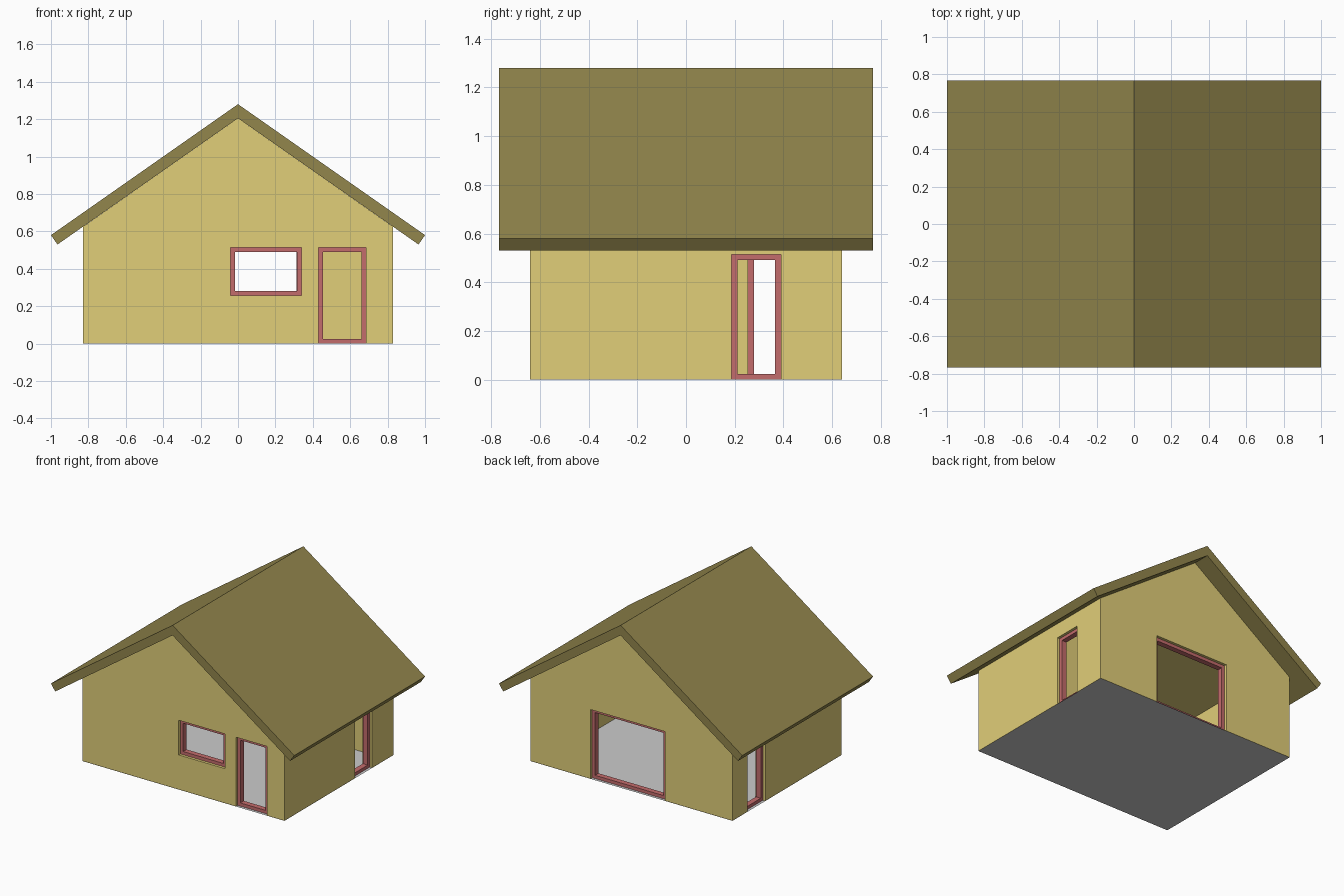
import bpy, bmesh

if "Cube" in bpy.data.objects:
    bpy.data.objects.remove(bpy.data.objects["Cube"])

WX, WY = 0.83, 0.64          # wall half sizes
T = 0.08                     # wall thickness
RECESS, DEPTH, BAR = 0.02, 0.04, 0.024   # opening frames
SLOPE, PEAK = 0.70, 1.205
EPS = 0.001                  # lifts walls just off the floor sheet


def material(name, rgb):
    m = bpy.data.materials.new(name)
    m.diffuse_color = (*rgb, 1)
    m.use_nodes = True
    m.node_tree.nodes["Principled BSDF"].inputs["Base Color"].default_value = m.diffuse_color
    return m


def add_object(name, bm, mat=None):
    bmesh.ops.recalc_face_normals(bm, faces=bm.faces)
    me = bpy.data.meshes.new(name)
    bm.to_mesh(me)
    bm.free()
    ob = bpy.data.objects.new(name, me)
    bpy.context.collection.objects.link(ob)
    if mat:
        me.materials.append(mat)
    return ob


def extrude(bm, faces, vec):
    res = bmesh.ops.extrude_face_region(bm, geom=faces)
    verts = [g for g in res["geom"] if isinstance(g, bmesh.types.BMVert)]
    bmesh.ops.translate(bm, verts=verts, vec=vec)


def prism(name, profile, half_y, mat=None):
    """Extrude an x-z profile along y."""
    bm = bmesh.new()
    f = bm.faces.new([bm.verts.new((x, -half_y, z)) for x, z in profile])
    extrude(bm, [f], (0, 2 * half_y, 0))
    return add_object(name, bm, mat)


def box(name, lo, hi):
    bm = bmesh.new()
    bmesh.ops.create_cube(bm, size=1)
    for v in bm.verts:
        v.co = [l if c < 0 else h for c, l, h in zip(v.co, lo, hi)]
    return add_object(name, bm)


def cut(target, cutter):
    cutter.hide_render = True
    mod = target.modifiers.new("cut", 'BOOLEAN')
    mod.operation, mod.solver, mod.object = 'DIFFERENCE', 'EXACT', cutter
    bpy.context.view_layer.objects.active = target
    bpy.ops.object.modifier_apply(modifier=mod.name)
    bpy.data.objects.remove(cutter)


wall_mat = material("wall_yellow", (0.75, 0.62, 0.19))
roof_mat = material("roof_olive", (0.29, 0.24, 0.073))
frame_mat = material("frame_red", (0.55, 0.15, 0.15))

# Gabled wall shell, open at the top under the roof
eave = PEAK - SLOPE * WX
walls = prism("walls", [(-WX, EPS), (WX, EPS), (WX, eave), (0, PEAK), (-WX, eave)],
              WY, wall_mat)
cut(walls, box("room_cutter", (T - WX, T - WY, -1), (WX - T, WY - T, 2)))


def opening(name, axis, side, u0, u1, z0, z1):
    """Cut a hole in one wall and set a recessed frame in it.
    axis is the wall's normal (0 = x, 1 = y), side is its sign."""
    face = side * (WX, WY)[axis]

    def point(u, d, z):
        p = face - side * d
        return (p, u, z) if axis == 0 else (u, p, z)

    a, b = point(u0, -0.1, z0 - (0.1 if z0 < 0.01 else 0)), point(u1, T + 0.1, z1)
    lo = [min(p, q) for p, q in zip(a, b)]
    hi = [max(p, q) for p, q in zip(a, b)]
    cut(walls, box("hole_cutter", lo, hi))

    bm = bmesh.new()
    rings = []
    for k in (0, BAR):
        corners = [(u0 + k, z0 + k), (u1 - k, z0 + k), (u1 - k, z1 - k), (u0 + k, z1 - k)]
        rings.append([bm.verts.new(point(u, RECESS, z)) for u, z in corners])
    outer, inner = rings
    faces = [bm.faces.new((outer[i], outer[(i + 1) % 4], inner[(i + 1) % 4], inner[i]))
             for i in range(4)]
    vec = [0, 0, 0]
    vec[axis] = -side * DEPTH
    extrude(bm, faces, vec)
    add_object(name, bm, frame_mat)


# Window and door openings
opening("front_window_frame", 1, -1, -0.04, 0.34, 0.257, 0.515)
opening("front_door_frame", 1, -1, 0.43, 0.685, EPS, 0.515)
opening("back_window_frame", 1, 1, -0.275, 0.337, EPS, 0.515)
opening("right_door_frame", 0, 1, 0.187, 0.39, EPS, 0.515)
opening("left_door_frame", 0, -1, 0.255, 0.465, EPS, 0.515)

# Roof: one bent slab with square-cut eaves
prism("roof", [(0, 1.28), (1, 0.58), (0.965, 0.53), (0, PEAK),
               (-0.965, 0.53), (-1, 0.58)], 0.768, roof_mat)

# Floor sheet
bm = bmesh.new()
bm.faces.new([bm.verts.new((x, y, 0)) for x, y in
              ((-WX, -WY), (WX, -WY), (WX, WY), (-WX, WY))])
add_object("floor", bm)
